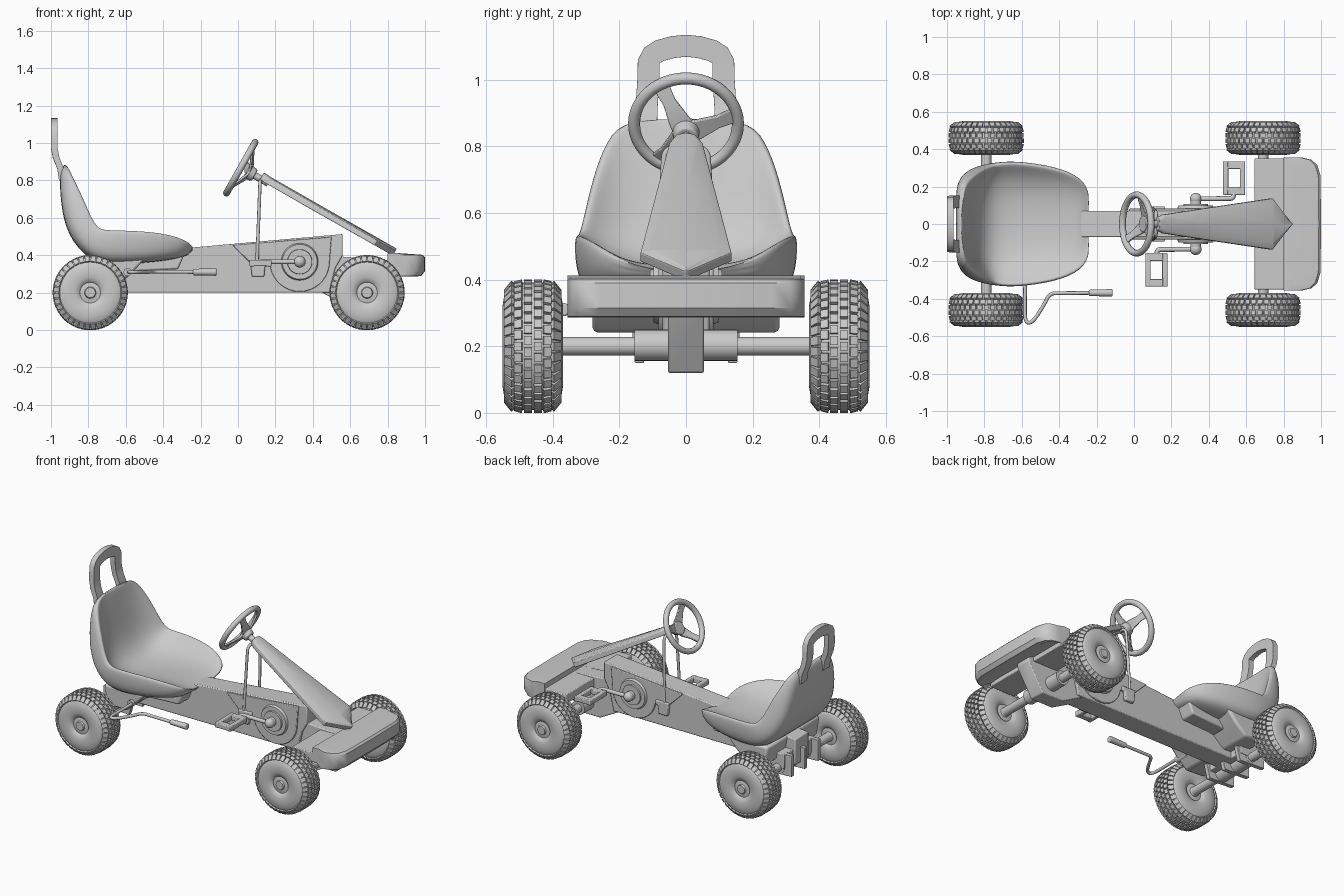
import bpy, bmesh
from math import sin, cos, pi, radians
from mathutils import Vector, Matrix

if "Cube" in bpy.data.objects:
    bpy.data.objects.remove(bpy.data.objects["Cube"])


def finish(name, bm, smooth=True, bevel=0, subsurf=0):
    bmesh.ops.recalc_face_normals(bm, faces=bm.faces[:])
    me = bpy.data.meshes.new(name)
    bm.to_mesh(me)
    bm.free()
    ob = bpy.data.objects.new(name, me)
    bpy.context.collection.objects.link(ob)
    if bevel:
        m = ob.modifiers.new("bevel", 'BEVEL')
        m.width, m.segments, m.limit_method = bevel, 2, 'ANGLE'
    if subsurf:
        m = ob.modifiers.new("subsurf", 'SUBSURF')
        m.levels = m.render_levels = subsurf
    if smooth:
        bpy.ops.object.select_all(action='DESELECT')
        bpy.context.view_layer.objects.active = ob
        ob.select_set(True)
        if subsurf:
            bpy.ops.object.shade_smooth()
        else:
            bpy.ops.object.shade_smooth_by_angle(angle=radians(35))
    return ob


def loft(name, rings, cap=True, **kw):
    bm = bmesh.new()
    rows = [[bm.verts.new(p) for p in r] for r in rings]
    n = len(rows[0])
    for a, b in zip(rows, rows[1:]):
        for i in range(n):
            bm.faces.new((a[i], a[(i + 1) % n], b[(i + 1) % n], b[i]))
    if cap:
        bm.faces.new(rows[0])
        bm.faces.new(rows[-1])
    return finish(name, bm, **kw)


def prism(name, pts, y0, y1, bevel=0.006):
    return loft(name, [[(x, y, z) for x, z in pts] for y in (y0, y1)], bevel=bevel)


def box(name, x0, x1, y0, y1, z0, z1, bevel=0.005):
    return prism(name, [(x0, z0), (x1, z0), (x1, z1), (x0, z1)], y0, y1, bevel)


def rod(name, a, b, r, r2=None, seg=24, bevel=0):
    a, b = Vector(a), Vector(b)
    q = (b - a).to_track_quat('Z', 'Y')
    ring = lambda c, s: [c + q @ Vector((s * cos(2 * pi * i / seg), s * sin(2 * pi * i / seg), 0)) for i in range(seg)]
    return loft(name, [ring(a, r), ring(b, r if r2 is None else r2)], bevel=bevel)


def tube(name, pts, r):
    cu = bpy.data.curves.new(name, 'CURVE')
    cu.dimensions, cu.bevel_depth, cu.bevel_resolution, cu.use_fill_caps = '3D', r, 3, True
    sp = cu.splines.new('NURBS')
    sp.points.add(len(pts) - 1)
    sp.use_endpoint_u, sp.order_u = True, 3
    for p, c in zip(sp.points, pts):
        p.co = (*c, 1)
    ob = bpy.data.objects.new(name, cu)
    bpy.context.collection.objects.link(ob)


def ball(name, c, r):
    bm = bmesh.new()
    bmesh.ops.create_uvsphere(bm, u_segments=24, v_segments=14, radius=r, matrix=Matrix.Translation(c))
    finish(name, bm)


# wheels: lathed tyre and domed rim, plus tread blocks
HALF = [(.002, .088), (.027, .088), (.031, .078), (.055, .074), (.062, .082), (.085, .09), (.12, .091),
        (.15, .086), (.17, .076), (.184, .06), (.191, .03)]
PROFILE = HALF + [(r, -y) for r, y in reversed(HALF)]


def wheel(name, x, y):
    c = Vector((x, y, .2))
    ring = lambda r, h: [c + Vector((r * cos(2 * pi * i / 48), h, r * sin(2 * pi * i / 48))) for i in range(48)]
    loft(name, [ring(r, h) for r, h in PROFILE])
    bm = bmesh.new()
    n = 36
    for i in range(n):
        for h, r, tilt, off, size in ((-.07, .178, .9, .5, .036), (-.043, .191, .25, 0, .024), (-.015, .1935, 0, .5, .024),
                                      (.015, .1935, 0, 0, .024), (.043, .191, -.25, .5, .024), (.07, .178, -.9, 0, .036)):
            m = (Matrix.Translation(c) @ Matrix.Rotation((i + off) * 2 * pi / n, 4, 'Y')
                 @ Matrix.Translation((0, h, r)) @ Matrix.Rotation(tilt, 4, 'X') @ Matrix.Diagonal((.026, size, .014, 1)))
            bmesh.ops.create_cube(bm, size=1, matrix=m)
    finish(name + "_tread", bm, smooth=False)


for end, x in (("rear", -.79), ("front", .69)):
    for side, y in (("right", -.46), ("left", .46)):
        wheel(f"{end}_{side}_wheel", x, y)
    rod(f"{end}_axle", (x, -.46, .2), (x, .46, .2), .028)
    rod(f"{end}_axle_housing", (x, -.155, .203), (x, .155, .203), .047)

# frame: main beam, drooping nose, rear axle brackets
prism("main_beam", [(-.86, .2), (-.58, .2), (.49, .2), (.52, .33), (.56, .4), (.56, .513), (-.26, .44), (-.86, .37)], -.07, .07)
prism("nose_beam", [(.45, .2), (.6, .12), (.76, .12), (.87, .3), (.87, .37), (.45, .4)], -.054, .054)
for i, y in enumerate((-.14, 0, .14)):
    prism(f"rear_bracket_{i}", [(-.89, .16), (-.7, .15), (-.66, .3), (-.89, .3)], y - .014, y + .014, .003)
box("rear_cross_block", -.84, -.7, -.16, .16, .2, .3)

# chain case with rounded crank cover, discs and hubs
case = [(-.03, .455), (.08, .345), (.17, .345)]
case += [(.33 + .16 * cos(radians(a)), .365 + .16 * sin(radians(a))) for a in range(190, 361, 10)]
prism("chain_case", case + [(.5, .498)], -.082, .082, .004)
for s in (-1, 1):
    tag = "left" if s > 0 else "right"
    for r, y in ((.1, .098), (.07, .108), (.03, .135)):
        rod(f"{tag}_crank_disc", (.33, s * .08, .365), (.33, s * y, .365), r, r * .93, 40)
    ball(f"{tag}_crank_ball", (.33, s * .135, .365), .031)
    # crank arm and flat open pedal
    px = .535 if s > 0 else .12
    tube(f"{tag}_crank_arm", [(.33, s * .135, .365), (px - .03 * (px - .33) / abs(px - .33), s * .135, .365),
                              (px, s * .14, .365), (px, s * .18, .36)], .013)
    y0, y1 = sorted((s * .155, s * .335))
    for x in (px - .045, px + .045):
        box(f"{tag}_pedal_side", x - .014, x + .014, y0, y1, .34, .375)
    for y in (y0 + .021, y1 - .021):
        box(f"{tag}_pedal_end", px - .05, px + .05, y - .021, y + .021, .342, .374)
    # steering support rods and their beam brackets
    tube(f"{tag}_steering_support", [(.12, s * .01, .8), (.118, s * .06, .8), (.116, s * .07, .74), (.1, s * .083, .33)], .009)
    y0, y1 = sorted((s * .068, s * .094))
    prism(f"{tag}_support_bracket", [(.075, .285), (.14, .285), (.145, .34), (.165, .345), (.165, .372), (.065, .372)], y0, y1)

# front bumper with corners rounded in plan, and the lower shelf behind it
rings = []
for y, xf in ((-.355, .9), (-.343, .95), (-.315, .98), (-.26, .997), (0, 1), (.26, .997), (.315, .98), (.343, .95), (.355, .9)):
    rings.append([(x, y, z) for x, z in ((.8, .35), (.8, .41), (.85, .412), (xf - .012, .402),
                                         (xf, .39), (xf, .315), (xf - .02, .29), (xf - .04, .287))])
loft("front_bumper", rings)
box("bumper_shelf", .645, .83, -.35, .35, .31, .375)

# steering column cowl: kite-shaped cover with crowned top
N = Vector((.5, 0, .866))
rings = []
for x, z, w in ((.135, .835, .033), (.165, .815, .05), (.45, .652, .093), (.745, .485, .137), (.845, .428, .004)):
    rings.append([Vector((x, w * f, z)) + N * h for f, h in ((-1, -.035), (-1, -.006), (-.75, .003), (0, .008), (.75, .003), (1, -.006), (1, -.035))])
loft("steering_cowl", rings, bevel=.003)

# steering wheel: rim, three spokes, hub, column
C, n = Vector((.015, 0, .868)), Vector((-.87, 0, .49)).normalized()
U, V = Vector((0, 1, 0)), Vector((n.z, 0, -n.x))
rim = []
for i in range(49):
    a = 2 * pi * i / 48
    d = U * cos(a) + V * sin(a)
    rim.append([C + d * (.156 + .018 * cos(b * pi / 6)) + n * .018 * sin(b * pi / 6) for b in range(12)])
loft("steering_wheel_rim", rim, cap=False)
for i, deg in enumerate((120, 12, 235)):
    d = U * cos(radians(deg)) + V * sin(radians(deg))
    t = n.cross(d)
    rings = [[C + d * r - n * (k - h) + t * w * f for f, h in ((-1, -.007), (1, -.007), (1, .007), (-1, .007))]
             for r, k, w in ((.0, .05, .036), (.04, .047, .032), (.1, .022, .02), (.15, 0, .024))]
    loft(f"steering_spoke_{i}", rings, bevel=.003)
rod("steering_hub", C - n * .085, C - n * .035, .034, .044, 32, .006)
rod("steering_column", C - n * .05, C - n * .17, .019)

# seat: closed cross-sections swept from front lip up to the backrest top
SEAT = [(-.243, .42, .8, .6, .17, .03, .03), (-.29, .445, .2, 1, .25, .05, .06), (-.42, .435, 0, 1, .305, .1, .07),
        (-.62, .42, 0, 1, .333, .125, .07), (-.76, .43, .4, .9, .328, .125, .08), (-.845, .53, .97, .22, .312, .095, .075),
        (-.88, .7, .97, .22, .278, .06, .07), (-.905, .82, .97, .22, .235, .025, .05), (-.918, .888, .97, .22, .18, .005, .025)]
half = lambda w, e, t: [(0, 0), (.5 * w, .08 * e), (.82 * w, .5 * e), (.98 * w, e), (1.02 * w, e - .025), (1.0 * w, -.2 * t), (.88 * w, -t), (.4 * w, -t)]
rings = []
for x, z, nx, nz, w, e, t in SEAT:
    hs = half(w, e, t)
    loop = hs + [(0, -t)] + [(-y, h) for y, h in reversed(hs[1:])]
    L = (nx * nx + nz * nz) ** .5
    rings.append([(x + nx / L * h, y, z + nz / L * h) for y, h in loop])
loft("seat", rings, subsurf=2)
prism("seat_base", [(-.8, .38), (-.78, .25), (-.64, .24), (-.56, .31), (-.5, .38)], -.28, .28, .015)
prism("seat_base_front", [(-.6, .38), (-.6, .3), (-.53, .315), (-.32, .325), (-.28, .42)], -.17, .17, .01)

# grab handle behind the backrest
path = [(.12, .8, -.94), (.12, .86, -.948), (.118, .92, -.972), (.115, .97, -.982), (.113, 1.0, -.983), (.112, 1.055, -.983),
        (.102, 1.073, -.983), (.08, 1.087, -.983), (.04, 1.098, -.983)]
path = [(-y, z, x) for y, z, x in path] + [(0, 1.102, -.983)] + path[::-1]
rings = []
for i, (y, z, x) in enumerate(path):
    p, q = path[max(i - 1, 0)], path[min(i + 1, len(path) - 1)]
    d = Vector((q[0] - p[0], q[1] - p[1])).normalized()
    rings.append([(x + a * .0175, y - d.y * b * .033, z + d.x * b * .033) for a, b in ((-1, -1), (1, -1), (1, 1), (-1, 1))])
loft("grab_handle", rings, bevel=.006)

# parking brake lever with grip
tube("brake_lever", [(-.58, -.24, .31), (-.585, -.45, .31), (-.58, -.53, .31), (-.54, -.525, .31), (-.48, -.43, .31),
                     (-.45, -.37, .312), (-.39, -.37, .312), (-.22, -.368, .31)], .01)
rod("brake_grip", (-.24, -.368, .31), (-.115, -.368, .31), .017, .02, 20, .005)
rod("brake_pivot", (-.59, -.2, .31), (-.59, -.3, .31), .022)
